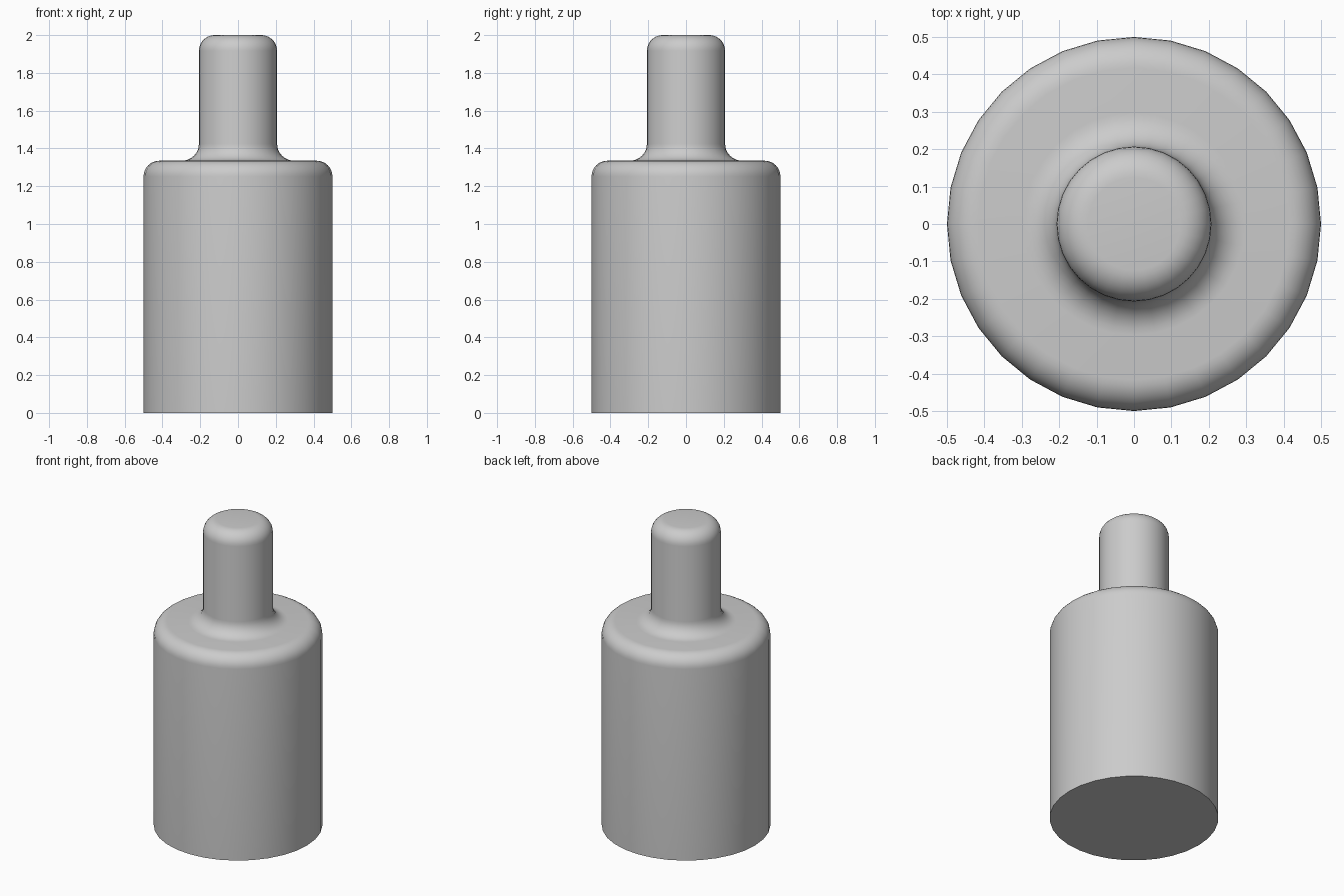
import bpy
import bmesh
import math

old = bpy.data.objects.get("Cube")
if old:
    bpy.data.objects.remove(old)

SIDES, STEPS = 32, 8
BODY_R, NECK_R, SHOULDER_Z, TOP_Z = 0.5, 0.207, 1.335, 2.0
ROUND, FILLET = 0.083, 0.09

# Single plain colour
grey = bpy.data.materials.new("light grey")
grey.use_nodes = True
colour = (0.6, 0.6, 0.6, 1)
grey.diffuse_color = colour
grey.node_tree.nodes["Principled BSDF"].inputs["Base Color"].default_value = colour


def arc(cx, cz, radius, start, end):
    """Quarter-round profile points, angles in degrees."""
    angles = [math.radians(start + (end - start) * i / STEPS) for i in range(STEPS + 1)]
    return [(cx + radius * math.cos(a), cz + radius * math.sin(a)) for a in angles]


# Profile from base to tip: wall, rounded shoulder, neck fillet, rounded tip
profile = [(BODY_R, 0)]
profile += arc(BODY_R - ROUND, SHOULDER_Z - ROUND, ROUND, 0, 90)
profile += arc(NECK_R + FILLET, SHOULDER_Z + FILLET, FILLET, 270, 180)
profile += arc(NECK_R - ROUND, TOP_Z - ROUND, ROUND, 0, 90)

# Turn the profile around the vertical axis
bm = bmesh.new()
rings = []
for r, z in profile:
    turns = [math.tau * i / SIDES for i in range(SIDES)]
    rings.append([bm.verts.new((r * math.cos(t), r * math.sin(t), z)) for t in turns])
for low, high in zip(rings, rings[1:]):
    for i in range(SIDES):
        j = (i + 1) % SIDES
        bm.faces.new((low[i], low[j], high[j], high[i]))

# Flat base and tip
bm.faces.new(rings[0][::-1])
bm.faces.new(rings[-1])

mesh = bpy.data.meshes.new("stepped_cylinder")
bm.to_mesh(mesh)
bm.free()
mesh.materials.append(grey)
body = bpy.data.objects.new("stepped_cylinder", mesh)
bpy.context.collection.objects.link(body)

# Smooth sides with a sharp base edge
bpy.ops.object.select_all(action="DESELECT")
body.select_set(True)
bpy.context.view_layer.objects.active = body
bpy.ops.object.shade_smooth_by_angle(angle=math.radians(40))
